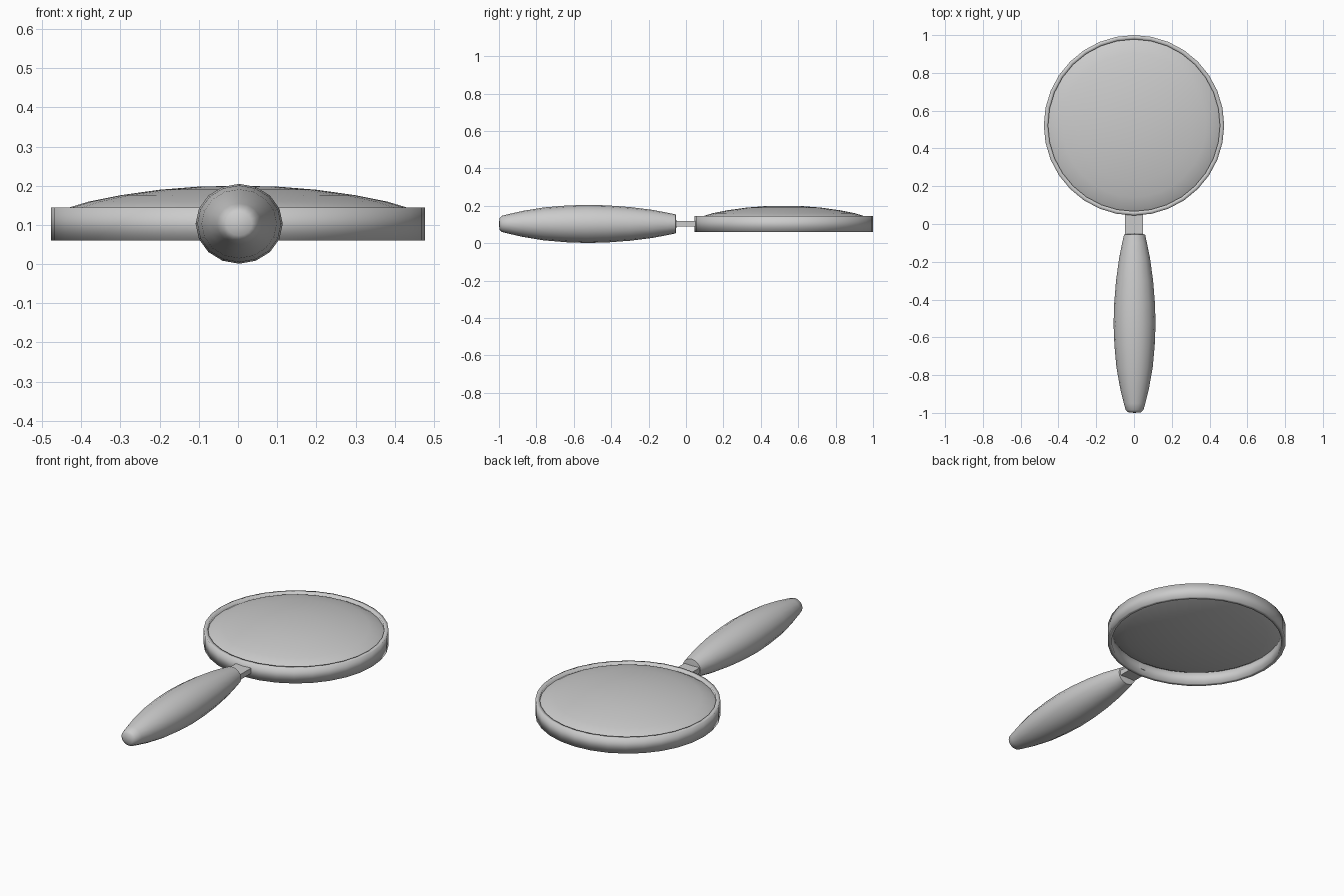
import bpy
import bmesh
from math import radians
from mathutils import Matrix

if "Cube" in bpy.data.objects:
    bpy.data.objects.remove(bpy.data.objects["Cube"])


def lathe(name, profile, steps, closed=False, matrix=Matrix(), smooth=40):
    """Spin (radius, height) points around z, then place with matrix."""
    bm = bmesh.new()
    verts = [bm.verts.new((r, 0, z)) for r, z in profile]
    edges = [bm.edges.new(p) for p in zip(verts, verts[1:])]
    if closed:
        edges.append(bm.edges.new((verts[-1], verts[0])))
    bmesh.ops.spin(bm, geom=verts + edges, cent=(0, 0, 0), axis=(0, 0, 1),
                   angle=radians(360), steps=steps)
    bmesh.ops.remove_doubles(bm, verts=bm.verts[:], dist=1e-4)
    bmesh.ops.dissolve_degenerate(bm, edges=bm.edges[:], dist=1e-5)
    bmesh.ops.transform(bm, matrix=matrix, verts=bm.verts[:])
    bmesh.ops.recalc_face_normals(bm, faces=bm.faces[:])
    mesh = bpy.data.meshes.new(name)
    bm.to_mesh(mesh)
    bm.free()
    obj = bpy.data.objects.new(name, mesh)
    bpy.context.collection.objects.link(obj)
    bpy.ops.object.select_all(action='DESELECT')
    obj.select_set(True)
    bpy.context.view_layer.objects.active = obj
    bpy.ops.object.shade_smooth_by_angle(angle=radians(smooth))
    return obj


head = Matrix.Translation((0, 0.5225, 0))

# rim around the lens, softly shaded over its corners
lathe("rim", [(0.455, 0.06), (0.4775, 0.06), (0.4775, 0.145), (0.455, 0.145)],
      32, closed=True, matrix=head, smooth=120)

# lens: bulging on both sides, the same curve mirrored about its edge
dome = [(0, 0.07), (0.1, 0.068), (0.2, 0.06), (0.3, 0.046),
        (0.38, 0.03), (0.43, 0.015), (0.457, 0)]
lens = [(r, 0.13 + h) for r, h in dome]
lens += [(r, 0.13 - h) for r, h in dome[-2::-1]]
lathe("lens", lens, 32, matrix=head, smooth=60)

# handle: slightly flattened spindle lying along y
lay = (Matrix.Translation((0.003, 0, 0.103)) @ Matrix.Diagonal((1.09, 1, 1, 1))
       @ Matrix.Rotation(radians(-90), 4, 'X'))
lathe("handle", [(0, -1.0), (0.03, -0.997), (0.043, -0.985), (0.052, -0.95),
                 (0.07, -0.87), (0.088, -0.76), (0.098, -0.64),
                 (0.102, -0.53), (0.099, -0.42), (0.09, -0.3),
                 (0.075, -0.18), (0.06, -0.1), (0.051, -0.055), (0, -0.05)],
      16, matrix=lay)

# flat neck joining handle and rim
bpy.ops.mesh.primitive_cube_add(size=1, location=(0, 0, 0.104))
neck = bpy.context.object
neck.name = "neck"
neck.scale = (0.096, 0.14, 0.03)
